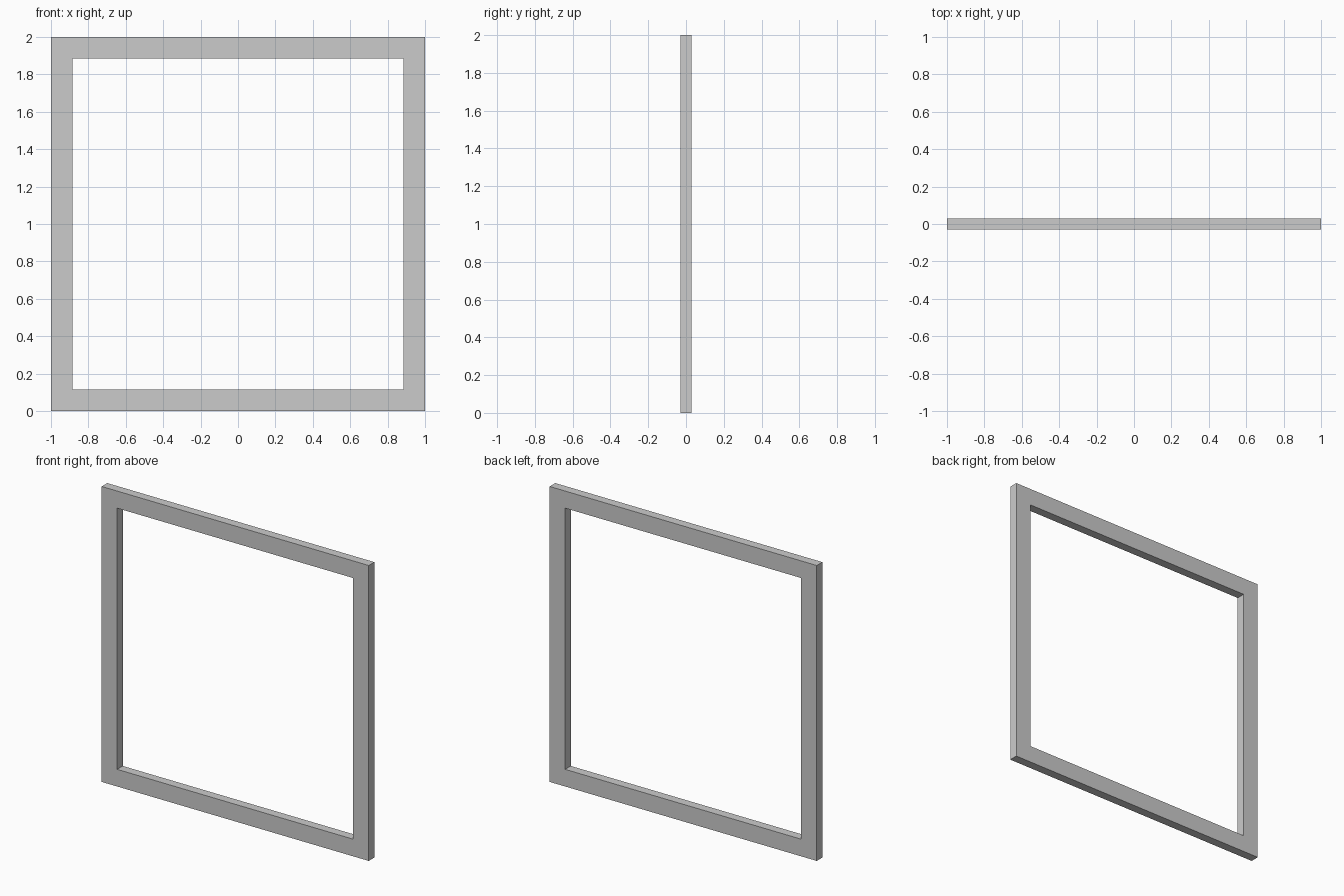
import bpy, bmesh

if "Cube" in bpy.data.objects:
    bpy.data.objects.remove(bpy.data.objects["Cube"])

OUTER = 1.0      # half of the outside size
BORDER = 0.116   # width of the frame face
DEPTH = 0.06     # front to back thickness


def square(bm, half, y):
    corners = [(-1, -1), (1, -1), (1, 1), (-1, 1)]
    return [bm.verts.new((sx * half, y, OUTER + sz * half)) for sx, sz in corners]


# Square frame: four mitred front faces, extruded backwards
bm = bmesh.new()
outer = square(bm, OUTER, -DEPTH / 2)
inner = square(bm, OUTER - BORDER, -DEPTH / 2)
for i in range(4):
    j = (i + 1) % 4
    bm.faces.new((outer[i], outer[j], inner[j], inner[i]))
result = bmesh.ops.extrude_face_region(bm, geom=bm.faces[:], use_keep_orig=True)
back = [g for g in result["geom"] if isinstance(g, bmesh.types.BMVert)]
bmesh.ops.translate(bm, verts=back, vec=(0, DEPTH, 0))
bmesh.ops.recalc_face_normals(bm, faces=bm.faces[:])

mesh = bpy.data.meshes.new("square_frame")
bm.to_mesh(mesh)
bm.free()
frame = bpy.data.objects.new("square_frame", mesh)
bpy.context.collection.objects.link(frame)
